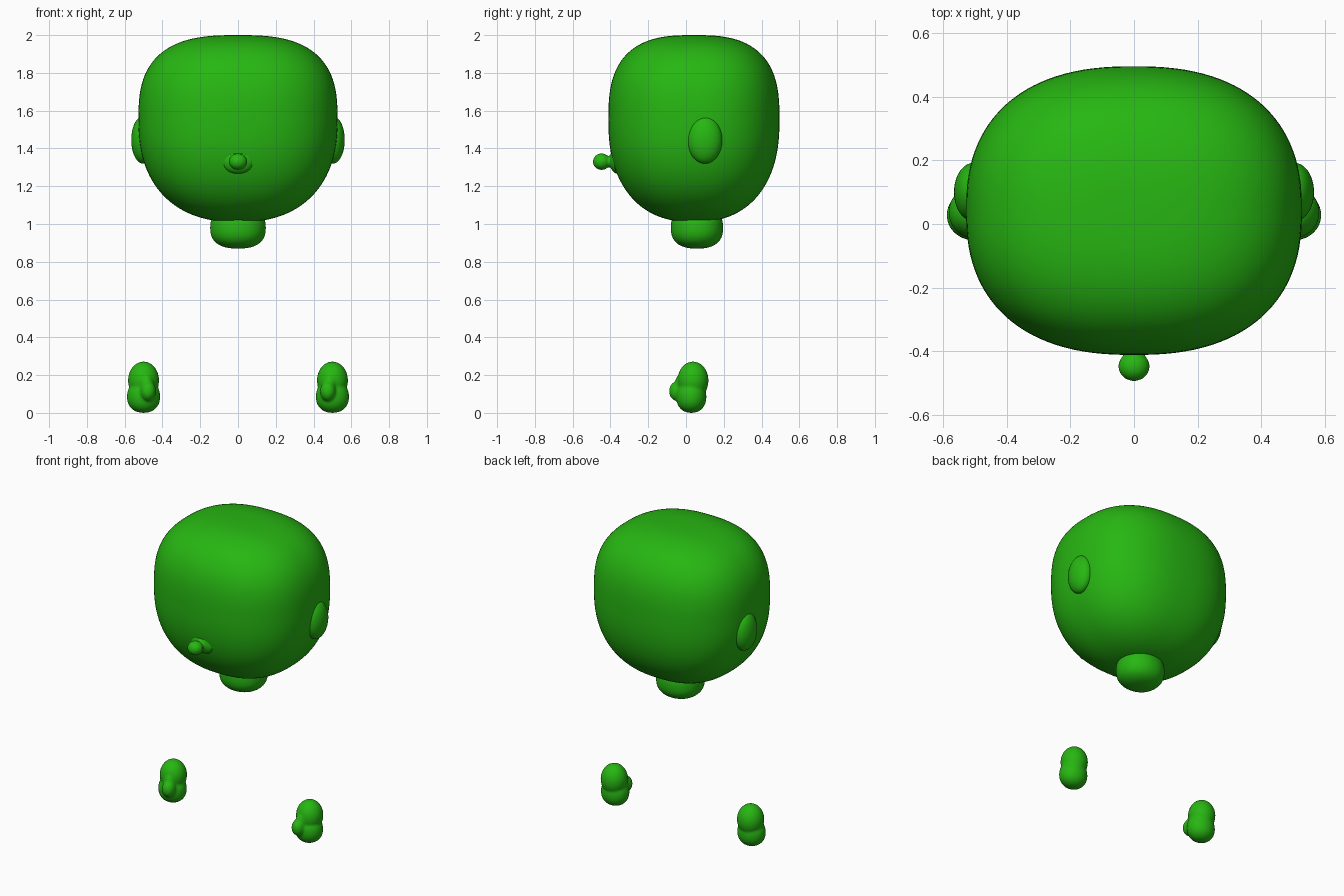
import bpy, bmesh
from mathutils import Vector

default = bpy.data.objects.get("Cube")
if default:
    bpy.data.objects.remove(default, do_unlink=True)

green = bpy.data.materials.new("leaf_green")
green.use_nodes = True
colour = (0.02, 0.47, 0.006, 1)
green.diffuse_color = colour
green.node_tree.nodes["Principled BSDF"].inputs["Base Color"].default_value = colour


def add_blob(bm, centre, radii, around=2, above=2, below=2, low=None, cuts=15):
    """Rounded box: 'around' squares the plan, 'above'/'below' square the ends."""
    part = bmesh.new()
    bmesh.ops.create_cube(part, size=2)
    bmesh.ops.subdivide_edges(part, edges=part.edges[:], cuts=cuts, use_grid_fill=True)
    rx, ry, rz = radii
    for v in part.verts:
        x, y, z = v.co.normalized()
        power = above if z > 0 else below
        plan = (abs(x) ** around + abs(y) ** around) ** (1 / around)
        t = (plan ** power + abs(z) ** power) ** (-1 / power)
        height = low if low and z < 0 else rz
        v.co = Vector(centre) + Vector((x * rx, y * ry, z * height)) * t
    temp = bpy.data.meshes.new("temp")
    part.to_mesh(temp)
    part.free()
    bm.from_mesh(temp)
    bpy.data.meshes.remove(temp)


def make(name, blobs, mirrored=False, blend=None):
    """Build one object from blobs, optionally fused together and mirrored."""
    bm = bmesh.new()
    for blob in blobs:
        add_blob(bm, **blob)
    for f in bm.faces:
        f.smooth = True
    mesh = bpy.data.meshes.new(name)
    bm.to_mesh(mesh)
    bm.free()
    mesh.materials.append(green)
    obj = bpy.data.objects.new(name, mesh)
    bpy.context.collection.objects.link(obj)
    if blend:
        fuse = obj.modifiers.new("Fuse", 'REMESH')
        fuse.mode = 'VOXEL'
        fuse.voxel_size = blend
        fuse.use_smooth_shade = True
        soften = obj.modifiers.new("Soften", 'SMOOTH')
        soften.factor = 0.5
        soften.iterations = 6
    if mirrored:
        obj.modifiers.new("Mirror", 'MIRROR').use_mirror_merge = False
    return obj


# Head: rounded box, squarer on top and more tapered toward the chin
make("head", [dict(centre=(0, 0.042, 1.55), radii=(0.527, 0.453, 0.45), low=0.54,
                   around=2.4, above=2.8, below=2.35, cuts=31)])

# Neck stub under the head
make("neck", [dict(centre=(0, 0.058, 0.98), radii=(0.147, 0.138, 0.11),
                   around=2.1, above=2.5, below=2.5)])

# Ears
make("ears", [dict(centre=(0.503, 0.1, 1.445), radii=(0.062, 0.092, 0.125))],
     mirrored=True)

# Nose: round knob on a short flared stem
make("nose", [dict(centre=(0, -0.447, 1.33), radii=(0.049, 0.046, 0.044)),
              dict(centre=(0, -0.39, 1.33), radii=(0.034, 0.06, 0.031)),
              dict(centre=(0, -0.36, 1.335), radii=(0.09, 0.045, 0.07))],
     blend=0.006)

# Hands: fist and wrist lobes with a thumb pointing forward and inward
make("hands", [dict(centre=(0.5, 0.037, 0.172), radii=(0.082, 0.082, 0.1)),
               dict(centre=(0.5, 0.028, 0.086), radii=(0.088, 0.08, 0.086),
                    above=2.2, below=2.2),
               dict(centre=(0.476, -0.042, 0.115), radii=(0.042, 0.048, 0.054)),
               dict(centre=(0.485, -0.015, 0.15), radii=(0.04, 0.045, 0.06))],
     mirrored=True, blend=0.007)
